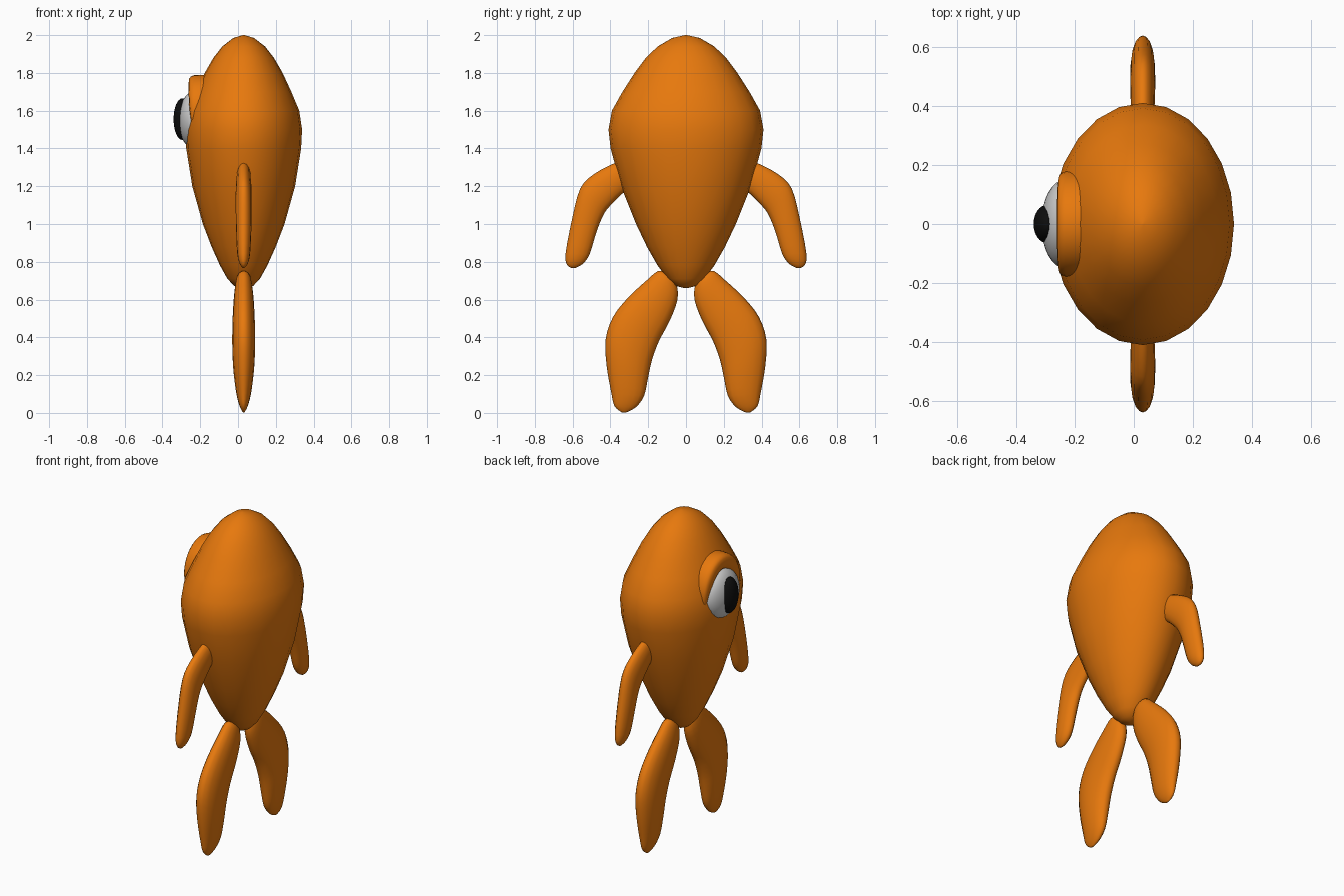
import bpy, bmesh, math
from mathutils import Vector

if "Cube" in bpy.data.objects:
    bpy.data.objects.remove(bpy.data.objects["Cube"])

CX = 0.03  # body axis in x


def material(name, rgb):
    m = bpy.data.materials.new(name)
    m.diffuse_color = (*rgb, 1)
    m.use_nodes = True
    m.node_tree.nodes["Principled BSDF"].inputs["Base Color"].default_value = m.diffuse_color
    return m


ORANGE = material("orange", (0.8, 0.19, 0.004))
WHITE = material("eye white", (0.8, 0.8, 0.8))
BLACK = material("black", (0.004, 0.004, 0.004))


def spline(rows, steps):
    """Catmull-Rom interpolation of rows of numbers."""
    out = []
    for i in range(len(rows) - 1):
        p = [Vector(rows[min(max(j, 0), len(rows) - 1)]) for j in range(i - 1, i + 3)]
        for s in range(steps):
            t = s / steps
            out.append(0.5 * (2 * p[1] + (p[2] - p[0]) * t
                              + (2 * p[0] - 5 * p[1] + 4 * p[2] - p[3]) * t * t
                              + (3 * p[1] - p[0] - 3 * p[2] + p[3]) * t ** 3))
    return out + [Vector(rows[-1])]


def loft(name, rings, mat):
    """Skin a list of closed rings and cap both ends."""
    bm = bmesh.new()
    vs = [[bm.verts.new(p) for p in r] for r in rings]
    n = len(vs[0])
    for a, b in zip(vs, vs[1:]):
        for i in range(n):
            bm.faces.new((a[i], a[(i + 1) % n], b[(i + 1) % n], b[i]))
    bm.faces.new(vs[0])
    bm.faces.new(vs[-1])
    bmesh.ops.recalc_face_normals(bm, faces=bm.faces)
    for f in bm.faces:
        f.smooth = True
    me = bpy.data.meshes.new(name)
    bm.to_mesh(me)
    bm.free()
    me.materials.append(mat)
    ob = bpy.data.objects.new(name, me)
    bpy.context.collection.objects.link(ob)
    return ob


def circle(n):
    return [(math.cos(2 * math.pi * i / n), math.sin(2 * math.pi * i / n)) for i in range(n)]


def limb(name, pairs, side):
    """Flat limb from rows of (outer y, outer z, inner y, inner z, half thickness)."""
    rings = []
    for oy, oz, iy, iz, t in (tuple(r) for r in spline(pairs, 3)):
        my, mz, hy, hz = (oy + iy) / 2, (oz + iz) / 2, (oy - iy) / 2, (oz - iz) / 2
        rings.append([(CX + t * s, side * (my + hy * c), mz + hz * c) for c, s in circle(16)])
    return loft(name, rings, ORANGE)


def ellipsoid(name, loc, radii, mat):
    bpy.ops.mesh.primitive_uv_sphere_add(segments=24, ring_count=16, radius=1, location=loc,
                                         rotation=(0, math.pi / 2, 0))
    ob = bpy.context.object
    ob.name = name
    ob.scale = (radii[2], radii[1], radii[0])
    ob.data.materials.append(mat)
    bpy.ops.object.shade_smooth()


# Body: (z, half width x, half width y)
profile = [(0.66, 0.004, 0.004), (0.672, 0.05, 0.055), (0.71, 0.086, 0.098), (0.78, 0.125, 0.15),
           (0.88, 0.17, 0.207), (1.0, 0.216, 0.264), (1.2, 0.272, 0.344), (1.4, 0.304, 0.399),
           (1.5, 0.309, 0.41), (1.6, 0.294, 0.392), (1.7, 0.252, 0.336), (1.8, 0.206, 0.272),
           (1.88, 0.16, 0.212), (1.94, 0.113, 0.15), (1.985, 0.055, 0.073), (2.0, 0.004, 0.005)]
loft("body", [[(CX + rx * c, ry * s, z) for c, s in circle(24)] for z, rx, ry in profile], ORANGE)

# Arms and legs, mirrored across y
arm = [(0.30, 1.29, 0.295, 1.25, 0.008), (0.33, 1.325, 0.30, 1.19, 0.03),
       (0.378, 1.322, 0.345, 1.155, 0.038), (0.49, 1.262, 0.42, 1.075, 0.042),
       (0.56, 1.187, 0.45, 1.02, 0.042), (0.602, 1.03, 0.478, 0.945, 0.041),
       (0.637, 0.845, 0.51, 0.84, 0.034), (0.63, 0.785, 0.545, 0.79, 0.02),
       (0.605, 0.767, 0.585, 0.767, 0.004)]
leg = [(0.105, 0.745, 0.08, 0.73, 0.008), (0.15, 0.75, 0.05, 0.68, 0.035),
       (0.21, 0.70, 0.045, 0.60, 0.048), (0.305, 0.612, 0.085, 0.49, 0.056),
       (0.385, 0.51, 0.143, 0.38, 0.06), (0.425, 0.39, 0.18, 0.28, 0.06),
       (0.42, 0.25, 0.20, 0.19, 0.054), (0.395, 0.105, 0.222, 0.09, 0.038),
       (0.378, 0.035, 0.265, 0.03, 0.02), (0.34, 0.003, 0.315, 0.003, 0.004)]
for side, label in ((1, "right"), (-1, "left")):
    limb(label + "_arm", arm, side)
    limb(label + "_leg", leg, side)

# Single eye
ellipsoid("eye", (-0.235, 0, 1.55), (0.08, 0.15, 0.15), WHITE)
ellipsoid("pupil", (-0.295, 0, 1.555), (0.046, 0.065, 0.11), BLACK)

# Brow: tapered arch with rounded rectangular section over the eye
rings = []
for i in range(25):
    a = math.radians(-12 + 204 * i / 24)
    k = max(0.06, 1 - abs(2 * i / 24 - 1) ** 4)
    w = 0.012 + 0.026 * k + 0.01 * max(math.sin(a), 0)
    ring = []
    for c, s in circle(16):
        cc = math.copysign(abs(c) ** 0.6, c)
        ss = math.copysign(abs(s) ** 0.6, s)
        ring.append((-0.195 + cc * (0.045 + 0.022 * k),
                     math.cos(a) * (0.153 + ss * w), 1.55 + math.sin(a) * (0.192 + ss * w)))
    rings.append(ring)
loft("brow", rings, ORANGE)
